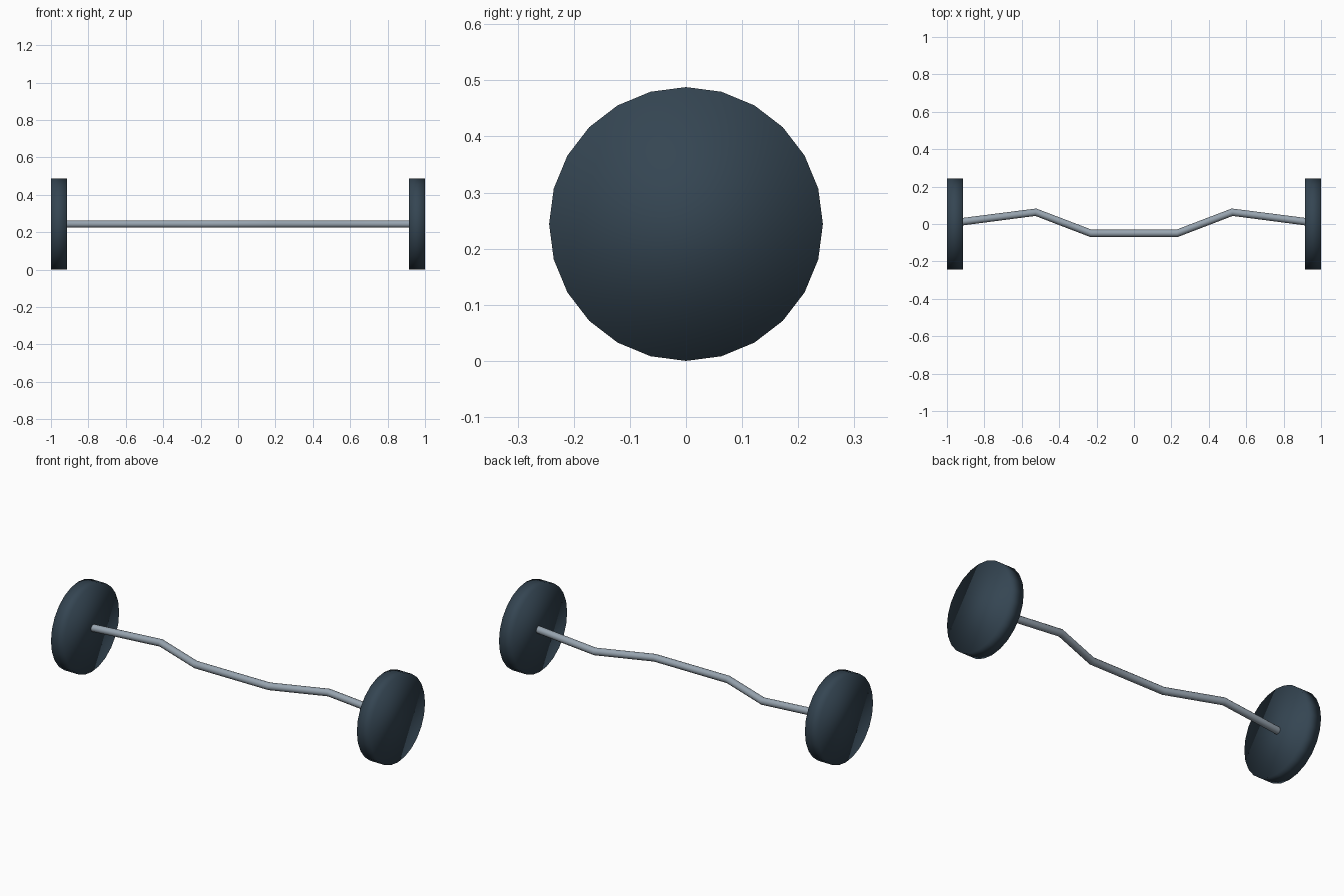
import bpy
from math import pi

if "Cube" in bpy.data.objects:
    bpy.data.objects.remove(bpy.data.objects["Cube"])

R = 0.244  # plate radius, also the height of the bar axis


def material(name, color):
    m = bpy.data.materials.new(name)
    m.diffuse_color = (*color, 1)
    m.use_nodes = True
    m.node_tree.nodes["Principled BSDF"].inputs["Base Color"].default_value = m.diffuse_color
    return m


iron = material("dark_iron", (0.035, 0.06, 0.085))
steel = material("steel", (0.31, 0.37, 0.43))

# Weight plates: one disc at each end
for side, name in ((-1, "left_plate"), (1, "right_plate")):
    bpy.ops.mesh.primitive_cylinder_add(vertices=24, radius=R, depth=0.085,
                                        location=(side * 0.9575, 0, R),
                                        rotation=(0, pi / 2, 0))
    plate = bpy.context.object
    plate.name = name
    plate.data.materials.append(iron)
    bpy.ops.object.shade_smooth()

# Cambered bar: half path mirrored in x, swept with a round section
half = [(0.99, 0.003), (0.525, 0.063), (0.23, -0.05)]
path = [(-x, y) for x, y in half] + half[::-1]
curve = bpy.data.curves.new("curl_bar", "CURVE")
curve.dimensions = "3D"
curve.bevel_depth = 0.02
curve.bevel_resolution = 4
curve.use_fill_caps = True
spline = curve.splines.new("POLY")
spline.points.add(len(path) - 1)
for p, (x, y) in zip(spline.points, path):
    p.co = (x, y, R, 1)
bar = bpy.data.objects.new("curl_bar", curve)
bpy.context.collection.objects.link(bar)
curve.materials.append(steel)

# Turn the swept bar into a mesh
bpy.ops.object.select_all(action="DESELECT")
bar.select_set(True)
bpy.context.view_layer.objects.active = bar
bpy.ops.object.convert(target="MESH")
bpy.ops.object.shade_smooth_by_angle(angle=pi / 3)
